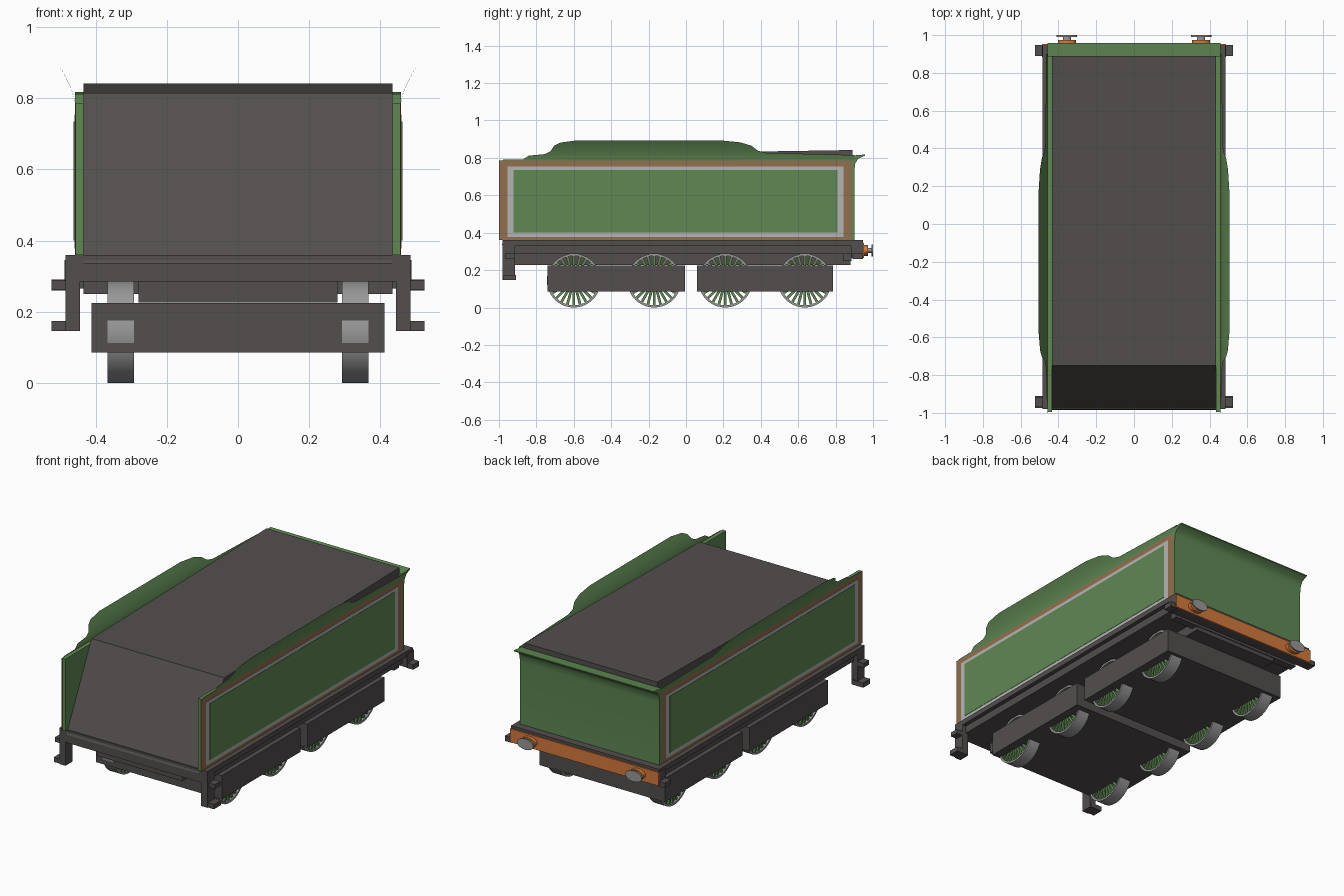
import bpy, bmesh, math
from mathutils import Matrix, Vector

if "Cube" in bpy.data.objects:
    bpy.data.objects.remove(bpy.data.objects["Cube"], do_unlink=True)


def material(name, r, g, b):
    m = bpy.data.materials.new(name)
    m.use_nodes = True
    m.diffuse_color = (r, g, b, 1)
    m.node_tree.nodes["Principled BSDF"].inputs["Base Color"].default_value = (r, g, b, 1)
    return m


DARK = material("dark grey", 0.085, 0.077, 0.075)
GREEN = material("green", 0.115, 0.25, 0.088)
BROWN = material("brown", 0.29, 0.16, 0.08)
LINING = material("light grey", 0.46, 0.46, 0.45)
ORANGE = material("orange", 0.66, 0.19, 0.045)
STEEL = material("steel grey", 0.32, 0.32, 0.32)


def finish(name, bm, *mats):
    mesh = bpy.data.meshes.new(name)
    bm.to_mesh(mesh)
    bm.free()
    for m in mats:
        mesh.materials.append(m)
    ob = bpy.data.objects.new(name, mesh)
    bpy.context.collection.objects.link(ob)
    return ob


def add_box(bm, lo, hi, turn=Matrix()):
    lo, hi = Vector(lo), Vector(hi)
    m = turn @ Matrix.Translation((lo + hi) / 2) @ Matrix.Diagonal((*(hi - lo), 1))
    return bmesh.ops.create_cube(bm, size=1, matrix=m)["verts"]


def box(name, x, y, z, mat):
    bm = bmesh.new()
    add_box(bm, (x[0], y[0], z[0]), (x[1], y[1], z[1]))
    return finish(name, bm, mat)


def pair(name, x, y, z, mat):
    """The same box on both sides."""
    box("left_" + name, x, y, z, mat)
    box("right_" + name, (-x[1], -x[0]), y, z, mat)


def prism(name, profile, half, mat):
    """Side profile in (y, z), extruded across the width."""
    bm = bmesh.new()
    face = bm.faces.new([bm.verts.new((-half, y, z)) for y, z in profile])
    ext = bmesh.ops.extrude_face_region(bm, geom=[face])["geom"]
    bmesh.ops.translate(bm, vec=(2 * half, 0, 0),
                        verts=[v for v in ext if isinstance(v, bmesh.types.BMVert)])
    bmesh.ops.recalc_face_normals(bm, faces=bm.faces)
    return finish(name, bm, mat)


def smooth(ob):
    bpy.ops.object.select_all(action="DESELECT")
    ob.select_set(True)
    bpy.context.view_layer.objects.active = ob
    bpy.ops.object.shade_smooth_by_angle(angle=math.radians(35))


# Sloped inner body and back panel with its flared lip
prism("sloped_body", [(-0.985, 0.335), (-0.75, 0.815), (0.89, 0.842), (0.89, 0.335)], 0.435, DARK)
smooth(prism("back_panel", [(0.9, 0.36), (0.9, 0.73), (0.905, 0.77), (0.92, 0.795), (0.957, 0.812),
                            (0.957, 0.818), (0.885, 0.812), (0.885, 0.36)], 0.458, GREEN))

# Side walls with border, lining and centre plates
pair("side_wall", (0.435, 0.456), (-0.995, 0.895), (0.36, 0.787), GREEN)
pair("side_border", (0.455, 0.458), (-1, 0.897), (0.36, 0.787), BROWN)
pair("side_lining", (0.457, 0.460), (-0.955, 0.842), (0.378, 0.755), LINING)
pair("side_centre", (0.459, 0.462), (-0.922, 0.81), (0.4, 0.735), GREEN)

# Thin flared coping sheets with a raised middle
OUTLINE = [(-0.98, 0.79), (-0.87, 0.792), (-0.84, 0.812), (-0.755, 0.82), (-0.725, 0.835),
           (-0.705, 0.865), (-0.67, 0.882), (-0.58, 0.894), (0.18, 0.894), (0.29, 0.883),
           (0.35, 0.865), (0.385, 0.838), (0.43, 0.827), (0.9, 0.815)]
BASE, ROWS = 0.785, 6
for side, sx in (("left", 1), ("right", -1)):
    bm = bmesh.new()
    cols = []
    for y, top in OUTLINE:
        col = []
        for k in range(ROWS + 1):
            z = BASE + (top - BASE) * k / ROWS
            x = 0.458 + 0.047 * ((z - BASE) / 0.11) ** 1.5
            col.append(bm.verts.new((sx * x, y, z)))
        cols.append(col)
    for a, b in zip(cols, cols[1:]):
        for k in range(ROWS):
            quad = [a[k], b[k], b[k + 1], a[k + 1]]
            bm.faces.new(quad if sx > 0 else quad[::-1])
    smooth(finish(side + "_coping", bm, GREEN))

# Underframe
box("running_plate", (-0.485, 0.485), (-0.98, 0.945), (0.33, 0.36), DARK)
box("main_frame", (-0.46, 0.46), (-0.95, 0.9), (0.285, 0.335), DARK)
box("front_beam", (-0.485, 0.485), (-0.98, -0.915), (0.285, 0.335), DARK)
box("centre_beam", (-0.28, 0.28), (-0.92, 0.88), (0.226, 0.29), DARK)
box("back_cross_member", (-0.435, 0.435), (0.84, 0.885), (0.25, 0.29), DARK)
box("back_beam", (-0.488, 0.488), (0.885, 0.946), (0.265, 0.345), DARK)
box("back_beam_face", (-0.488, 0.488), (0.945, 0.953), (0.265, 0.345), ORANGE)
pair("back_bracket", (0.48, 0.525), (0.89, 0.947), (0.26, 0.29), DARK)

# Front steps
pair("step_hanger", (0.445, 0.485), (-0.98, -0.915), (0.146, 0.34), DARK)
pair("step_tread", (0.45, 0.525), (-0.975, -0.91), (0.146, 0.174), DARK)
pair("step_upper_tread", (0.48, 0.525), (-0.965, -0.915), (0.262, 0.288), DARK)

# Buffers: oval socket, stem and head
for side, sx in (("left", 1), ("right", -1)):
    for part, rx, rz, y0, y1, mat in (("socket", 0.048, 0.029, 0.95, 0.974, ORANGE),
                                      ("stem", 0.022, 0.013, 0.97, 0.994, STEEL),
                                      ("head", 0.054, 0.032, 0.991, 1.0, STEEL)):
        bm = bmesh.new()
        bmesh.ops.create_cone(bm, cap_ends=True, segments=24, radius1=1, radius2=1, depth=1,
                              matrix=Matrix.Translation((sx * 0.355, (y0 + y1) / 2, 0.305))
                              @ Matrix.Diagonal((rx, y1 - y0, rz, 1))
                              @ Matrix.Rotation(math.pi / 2, 4, "X"))
        smooth(finish(f"{side}_buffer_{part}", bm, mat))

# Bogie boxes
box("front_bogie", (-0.412, 0.412), (-0.74, -0.005), (0.085, 0.225), DARK)
box("back_bogie", (-0.412, 0.412), (0.06, 0.785), (0.085, 0.225), DARK)

# Spoked wheels: one shared mesh with a steel tyre and green spokes
RADIUS, INNER, HALF, SEGMENTS, SPOKES = 0.144, 0.132, 0.0375, 40, 24
bm = bmesh.new()
rings = []
for i in range(SEGMENTS):
    a = math.tau * i / SEGMENTS
    rings.append([bm.verts.new((x, r * math.cos(a), r * math.sin(a)))
                  for x, r in ((-HALF, RADIUS), (HALF, RADIUS), (HALF, INNER), (-HALF, INNER))])
for i, ring in enumerate(rings):
    after = rings[(i + 1) % SEGMENTS]
    for k in range(4):
        n = (k + 1) % 4
        bm.faces.new((ring[k], ring[n], after[n], after[k]))
bmesh.ops.recalc_face_normals(bm, faces=bm.faces)
for i in range(SPOKES):
    turn = Matrix.Rotation(math.tau * i / SPOKES, 4, "X")
    verts = add_box(bm, (-0.03, -0.007, 0.02), (0.03, 0.007, 0.134), turn)
    for f in {f for v in verts for f in v.link_faces}:
        f.material_index = 1
wheel = finish("wheel_1", bm, STEEL, GREEN)
smooth(wheel)
places = [(sx * 0.33, y) for sx in (1, -1) for y in (-0.6, -0.17, 0.21, 0.635)]
for i, (x, y) in enumerate(places):
    ob = wheel
    if i:
        ob = wheel.copy()
        ob.name = f"wheel_{i + 1}"
        bpy.context.collection.objects.link(ob)
    ob.location = (x, y, RADIUS)
